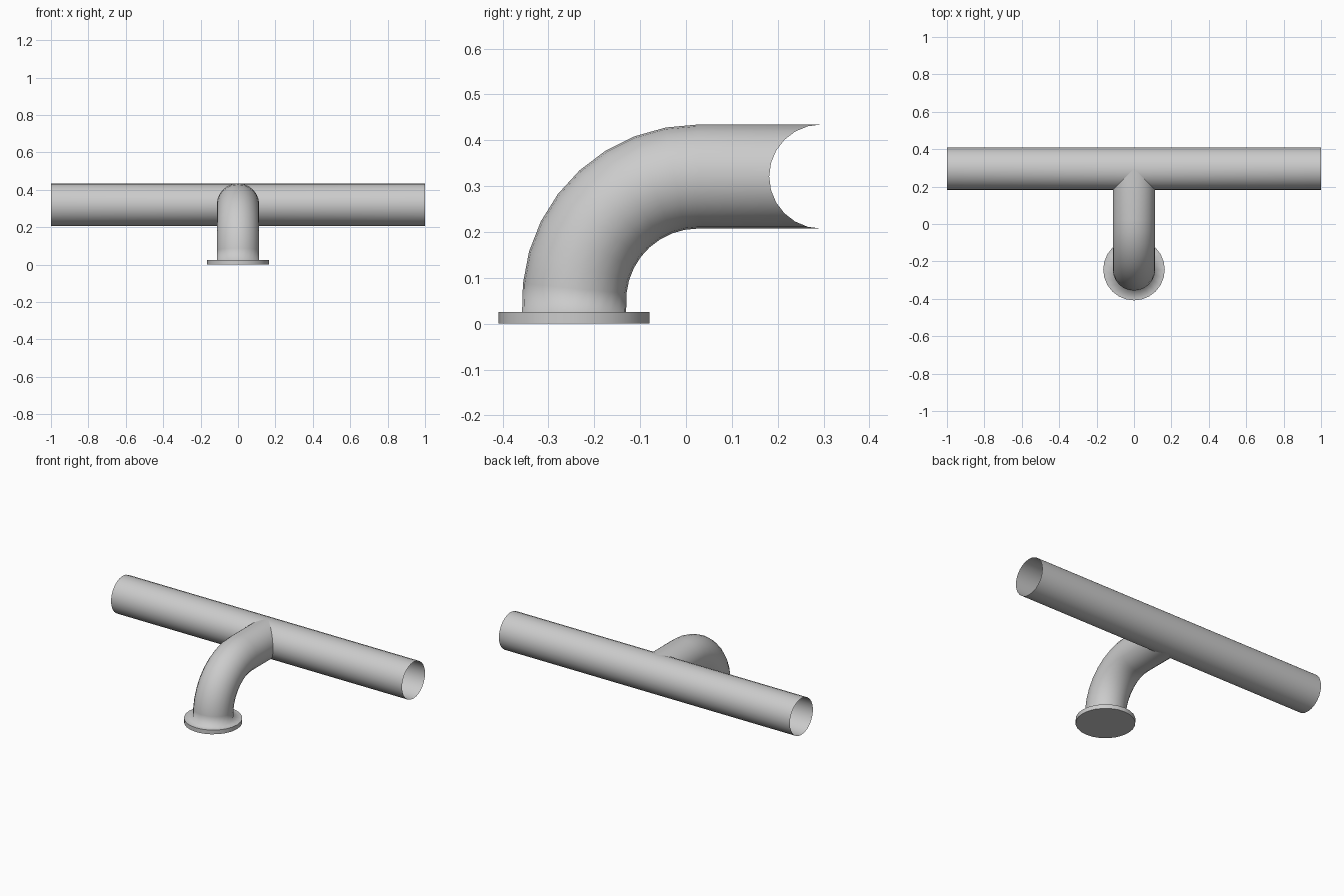
import bpy, bmesh
from math import sin, cos, pi, radians

cube = bpy.data.objects.get("Cube")
if cube:
    bpy.data.objects.remove(cube, do_unlink=True)

SIDES = 24
R = 0.1135            # radius of both pipes
BAR_Y, BAR_Z = 0.295, 0.321
FOOT_Y = -0.244
BEND = 0.27           # centre-line radius of the bend
FLANGE_R, FLANGE_H = 0.1645, 0.026
ANGLES = [2 * pi * i / SIDES for i in range(SIDES)]

steel = bpy.data.materials.new("grey_steel")
steel.use_nodes = True
steel.diffuse_color = (0.6, 0.6, 0.6, 1)
steel.node_tree.nodes["Principled BSDF"].inputs["Base Color"].default_value = (0.6, 0.6, 0.6, 1)


def loft(name, rings, cap_start=False):
    """Skin a list of closed rings, optionally closing the first one."""
    bm = bmesh.new()
    loops = [[bm.verts.new(p) for p in ring] for ring in rings]
    for a, b in zip(loops, loops[1:]):
        for i in range(SIDES):
            j = (i + 1) % SIDES
            bm.faces.new((a[i], a[j], b[j], b[i]))
    if cap_start:
        bm.faces.new(loops[0][::-1])
    for f in bm.faces:
        f.smooth = True
    mesh = bpy.data.meshes.new(name)
    bm.to_mesh(mesh)
    bm.free()
    mesh.materials.append(steel)
    obj = bpy.data.objects.new(name, mesh)
    bpy.context.collection.objects.link(obj)
    return obj


def flat_ring(radius, z):
    return [(radius * cos(a), FOOT_Y + radius * sin(a), z) for a in ANGLES]


# Crossbar: open half tube, notched at the front for the branch, then mirrored
def bar_ring(x_at):
    return [(x_at(a), BAR_Y + R * cos(a), BAR_Z + R * sin(a)) for a in ANGLES]


bar = loft("crossbar", [bar_ring(lambda a: max(0.0, -R * cos(a))), bar_ring(lambda a: 1.0)])
mirror = bar.modifiers.new("mirror", "MIRROR")
mirror.use_axis[0] = True
mirror.use_clip = True
mirror.merge_threshold = 0.0005

# Elbow: flange top, upright foot, quarter bend and saddle end against the bar
centre_y, centre_z = FOOT_Y + BEND, BAR_Z - BEND
rings = [flat_ring(FLANGE_R, FLANGE_H), flat_ring(R, FLANGE_H)]
for k in range(9):
    t = radians(5.5 + 84.5 * k / 8)
    rings.append([(R * cos(a),
                   centre_y - (BEND - R * sin(a)) * cos(t),
                   centre_z + (BEND - R * sin(a)) * sin(t)) for a in ANGLES])
rings.append([(R * cos(a), BAR_Y - R * abs(cos(a)), BAR_Z - R * sin(a)) for a in ANGLES])
loft("elbow_pipe", rings)

# Flange rim and underside
flange = loft("flange", [flat_ring(FLANGE_R, 0), flat_ring(FLANGE_R, FLANGE_H)], cap_start=True)
bpy.ops.object.select_all(action="DESELECT")
flange.select_set(True)
bpy.context.view_layer.objects.active = flange
bpy.ops.object.shade_smooth_by_angle(angle=radians(40))
